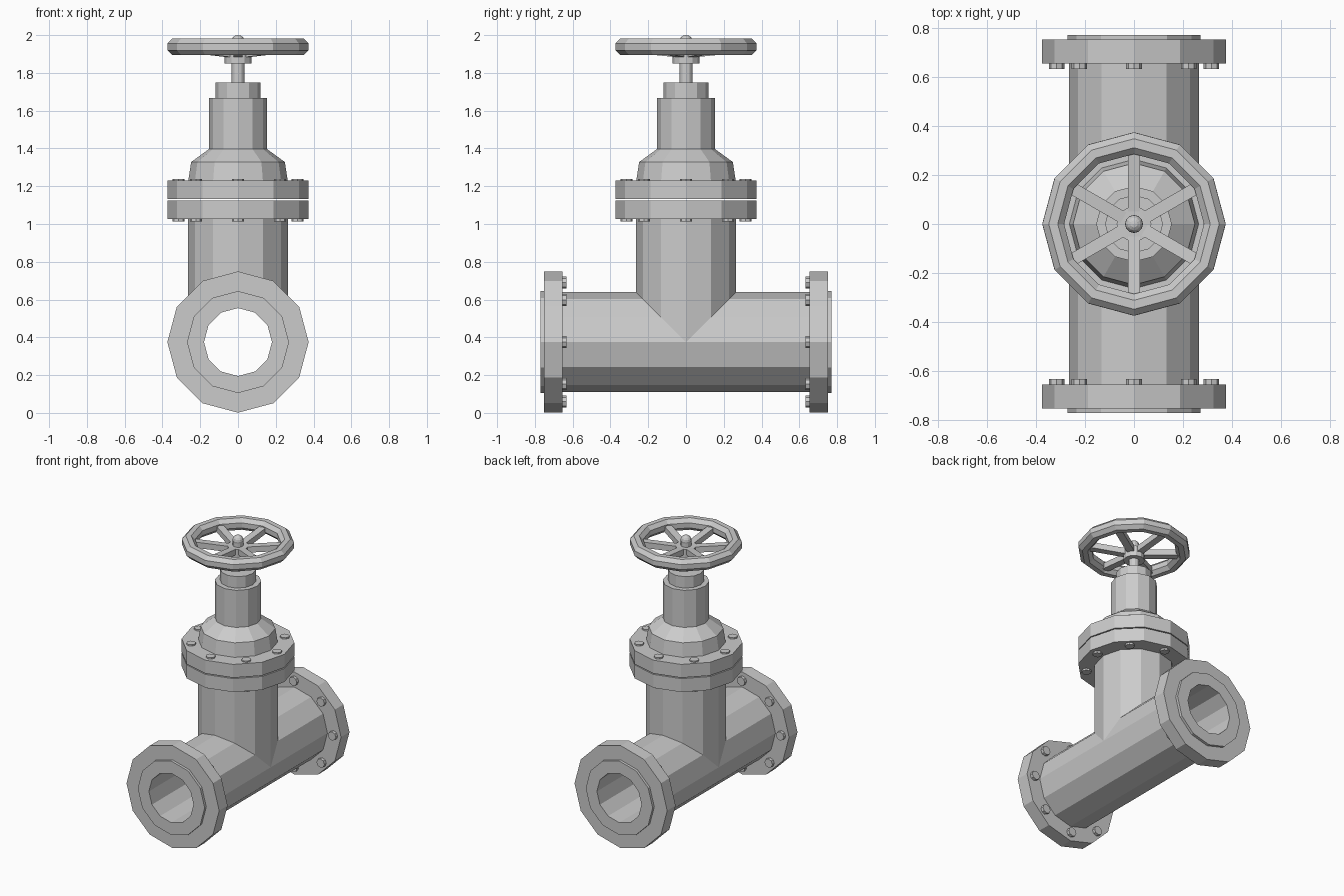
import bpy, bmesh
from math import sin, cos, pi, radians
from mathutils import Matrix, Vector

if "Cube" in bpy.data.objects:
    bpy.data.objects.remove(bpy.data.objects["Cube"])

AXIS_Z = 0.375                      # height of the pipe centre line
TO_Y = Matrix.Translation((0, 0, AXIS_Z)) @ Matrix.Rotation(radians(-90), 4, 'X')


def finish(name, bm, matrix=Matrix()):
    bmesh.ops.remove_doubles(bm, verts=bm.verts, dist=1e-5)
    bmesh.ops.transform(bm, matrix=matrix, verts=bm.verts)
    bmesh.ops.recalc_face_normals(bm, faces=bm.faces)
    mesh = bpy.data.meshes.new(name)
    bm.to_mesh(mesh)
    bm.free()
    ob = bpy.data.objects.new(name, mesh)
    bpy.context.collection.objects.link(ob)
    return ob


def lathe(name, profile, closed=False, matrix=Matrix(), sides=12):
    """Spin (radius, height) points around z; open profiles are capped."""
    bm = bmesh.new()
    rings = [[bm.verts.new((r * cos(2 * pi * i / sides), r * sin(2 * pi * i / sides), z))
              for i in range(sides)] for r, z in profile]
    pairs = list(zip(rings, rings[1:]))
    if closed:
        pairs.append((rings[-1], rings[0]))
    else:
        bm.faces.new(rings[0])
        bm.faces.new(rings[-1])
    for a, b in pairs:
        for i in range(sides):
            j = (i + 1) % sides
            bm.faces.new((a[i], a[j], b[j], b[i]))
    return finish(name, bm, matrix)


def bolts(name, z0, z1, matrix=Matrix()):
    """Circle of eight bolt heads between two heights."""
    bm = bmesh.new()
    for k in range(8):
        a = k * pi / 4
        m = Matrix.Rotation(a, 4, 'Z') @ Matrix.Translation((0.315, 0, (z0 + z1) / 2))
        bmesh.ops.create_cone(bm, cap_ends=True, segments=8, radius1=0.032, radius2=0.032,
                              depth=abs(z1 - z0), matrix=m)
    return finish(name, bm, matrix)


# Horizontal hollow pipe with both end flanges and raised faces
half = [(0.18, -0.77), (0.27, -0.77), (0.27, -0.751), (0.374, -0.751),
        (0.374, -0.654), (0.264, -0.654)]
lathe("pipe_body", half + [(r, -z) for r, z in reversed(half)], True, TO_Y)
bolts("front_bolts", -0.66, -0.632, TO_Y)
bolts("back_bolts", 0.66, 0.632, TO_Y)

# Vertical neck, mitred onto the pipe so the bore stays clear
neck = lathe("neck", [(0.264, AXIS_Z), (0.264, 1.04)])
for v in neck.data.vertices:
    if v.co.z < 0.5:
        v.co.z = AXIS_Z + abs(v.co.y)
bm = bmesh.new()
bm.from_mesh(neck.data)
bmesh.ops.delete(bm, geom=[f for f in bm.faces if len(f.verts) > 4], context='FACES_ONLY')
bm.to_mesh(neck.data)
bm.free()

# Pair of bonnet flanges with a thin gap
lathe("neck_flange", [(0.374, 1.027), (0.374, 1.125)])
lathe("bonnet_flange", [(0.374, 1.132), (0.374, 1.229)])
bolts("neck_bolts", 1.03, 1.013)
bolts("bonnet_bolts", 1.225, 1.239)

# Bonnet dome, column, gland and stem
lathe("bonnet_dome", [(0.264, 1.225), (0.248, 1.328), (0.138, 1.408)])
lathe("bonnet_column", [(0.154, 1.38), (0.154, 1.667)])
lathe("gland", [(0.118, 1.66), (0.118, 1.75)])
lathe("stem", [(0.035, 1.74), (0.035, 1.965)])
lathe("wheel_hub", [(0.071, 1.85), (0.071, 1.925)])

# Round cap on the stem
bm = bmesh.new()
bmesh.ops.create_uvsphere(bm, u_segments=12, v_segments=8, radius=0.037,
                          matrix=Matrix.Translation((0, 0, 1.963)))
finish("stem_cap", bm)

# Handwheel rim with an octagonal section
lathe("wheel_rim", [(0.329 + 0.0478 * cos(pi / 8 + k * pi / 4),
                     1.938 + 0.0478 * sin(pi / 8 + k * pi / 4)) for k in range(8)], True)

# Six spokes rising slightly toward the rim
bm = bmesh.new()
for k in range(6):
    new = bmesh.ops.create_cube(bm, size=1)["verts"]
    for v in new:
        r = 0.03 if v.co.x < 0 else 0.31
        p = Vector((r, v.co.y * 0.05, 1.899 + 0.1 * r + v.co.z * 0.042))
        v.co = Matrix.Rotation(radians(30 + 60 * k), 3, 'Z') @ p
finish("wheel_spokes", bm)
